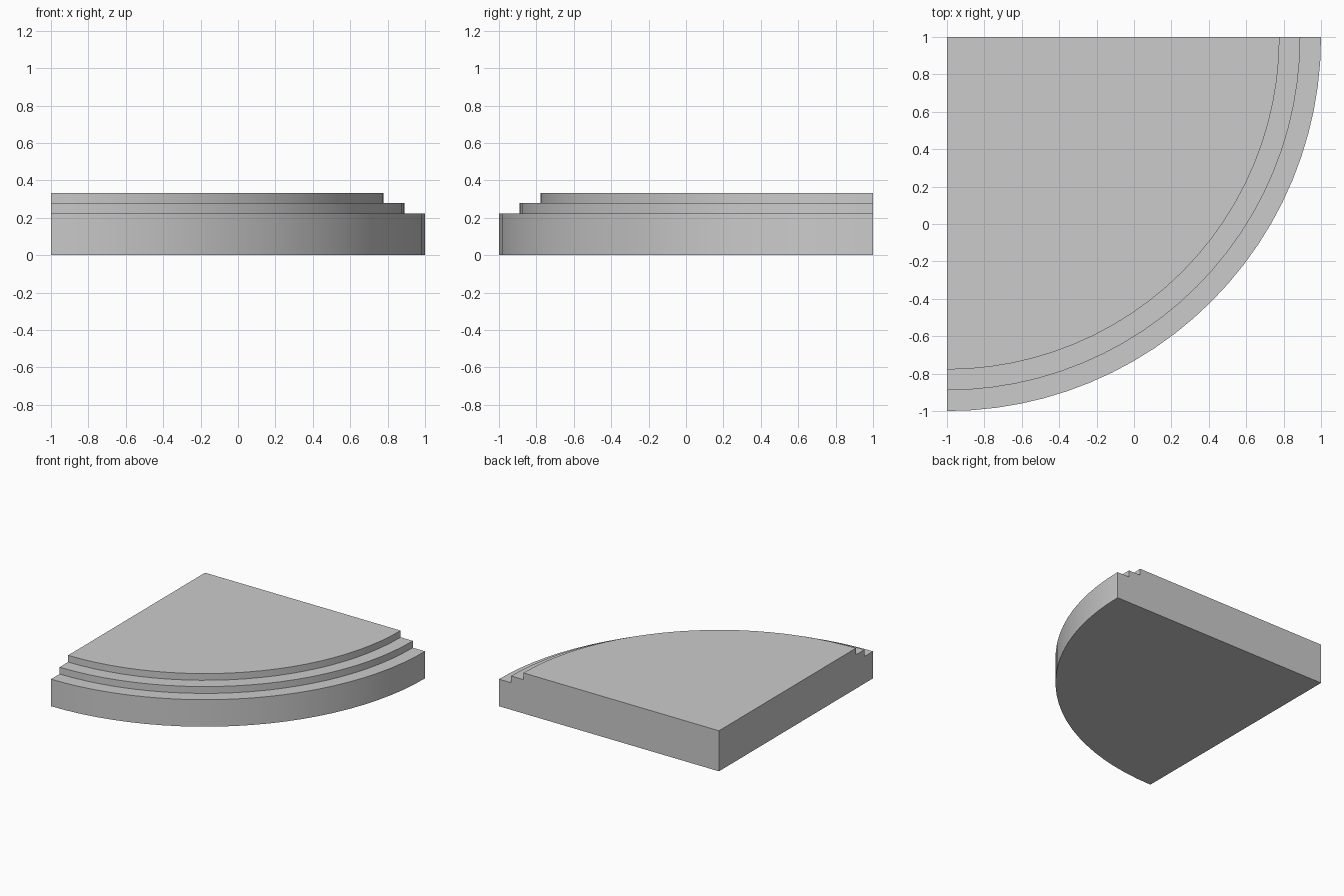
import bpy
import bmesh
from math import cos, sin, pi, radians

if "Cube" in bpy.data.objects:
    bpy.data.objects.remove(bpy.data.objects["Cube"])

SEGMENTS = 24
CORNER = (-1.0, 1.0)

# Stepped outer profile (radius, height), bottom to top
profile = [(2.0, 0.0), (2.0, 0.222), (1.889, 0.222),
           (1.889, 0.278), (1.778, 0.278), (1.778, 0.333)]

bm = bmesh.new()


def vert(radius, z, angle):
    return bm.verts.new((CORNER[0] + radius * cos(angle),
                         CORNER[1] + radius * sin(angle), z))


# Quarter-circle arcs sweeping from the front to the right
angles = [-pi / 2 + pi / 2 * i / SEGMENTS for i in range(SEGMENTS + 1)]
arcs = [[vert(r, z, a) for a in angles] for r, z in profile]
corner_low = vert(0, profile[0][1], 0)
corner_high = vert(0, profile[-1][1], 0)

# Curved risers and treads
for low, high in zip(arcs, arcs[1:]):
    for i in range(SEGMENTS):
        bm.faces.new((low[i], low[i + 1], high[i + 1], high[i]))

# Top, underside and the two straight stepped walls
bm.faces.new(arcs[-1] + [corner_high])
bm.faces.new(arcs[0] + [corner_low])
for end in (0, SEGMENTS):
    bm.faces.new([corner_low] + [arc[end] for arc in arcs] + [corner_high])

bmesh.ops.recalc_face_normals(bm, faces=bm.faces)
mesh = bpy.data.meshes.new("quarter_round_stepped_base")
bm.to_mesh(mesh)
bm.free()

base = bpy.data.objects.new("quarter_round_stepped_base", mesh)
bpy.context.collection.objects.link(base)
bpy.context.view_layer.objects.active = base
base.select_set(True)
bpy.ops.object.shade_smooth_by_angle(angle=radians(30))
